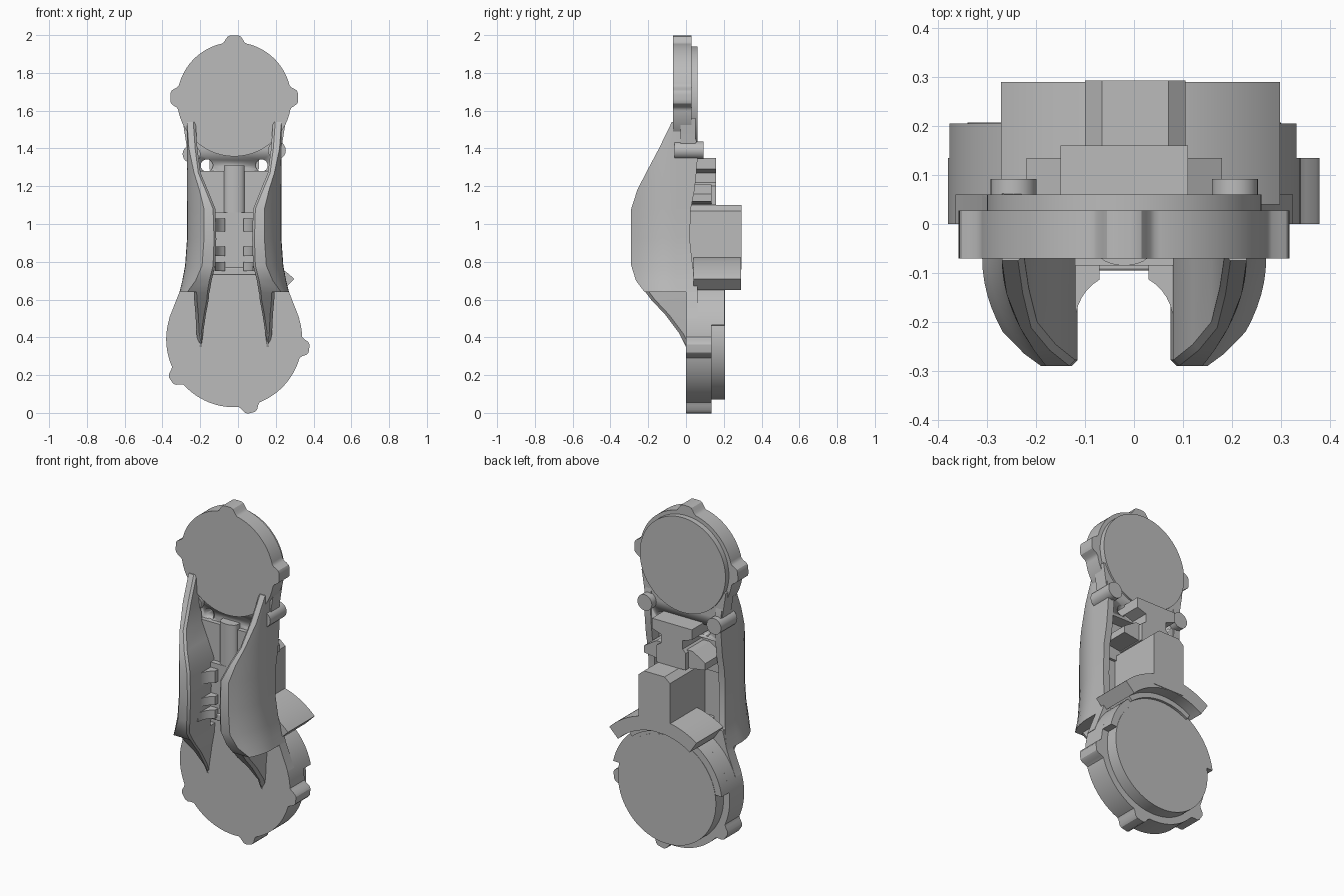
import bpy, bmesh, math

cube = bpy.data.objects.get("Cube")
if cube:
    bpy.data.objects.remove(cube, do_unlink=True)

CX = -0.02            # symmetry axis of the body
LOW, HIGH = 0.39, 1.66  # heights of the two disc centres

grey = bpy.data.materials.new("plain grey")
grey.use_nodes = True
grey.diffuse_color = (0.5, 0.5, 0.5, 1)
grey.node_tree.nodes["Principled BSDF"].inputs["Base Color"].default_value = (0.5, 0.5, 0.5, 1)


def loft(name, rings, bevel=0.0):
    """Skin matching rings of points and cap both ends."""
    bm = bmesh.new()
    loops = [[bm.verts.new((x + CX, y, z)) for x, y, z in ring] for ring in rings]
    n = len(loops[0])
    for a, b in zip(loops, loops[1:]):
        for i in range(n):
            j = (i + 1) % n
            bm.faces.new((a[i], a[j], b[j], b[i]))
    bm.faces.new(loops[0])
    bm.faces.new(loops[-1])
    bmesh.ops.recalc_face_normals(bm, faces=bm.faces)
    mesh = bpy.data.meshes.new(name)
    bm.to_mesh(mesh)
    bm.free()
    mesh.materials.append(grey)
    ob = bpy.data.objects.new(name, mesh)
    bpy.context.collection.objects.link(ob)
    bpy.ops.object.select_all(action='DESELECT')
    ob.select_set(True)
    bpy.context.view_layer.objects.active = ob
    bpy.ops.object.shade_smooth_by_angle(angle=math.radians(30))
    if bevel:
        mod = ob.modifiers.new("soft edges", 'BEVEL')
        mod.width = bevel
        mod.segments = 2
        mod.limit_method = 'ANGLE'
        mod.angle_limit = math.radians(40)
    return ob


def prism(name, outline, y0, y1, bevel=0.0):
    """Extrude an x-z outline along y."""
    return loft(name, [[(x, y, z) for x, z in outline] for y in (y0, y1)], bevel)


def box(name, x0, x1, y0, y1, z0, z1, bevel=0.005):
    return prism(name, [(x0, z0), (x1, z0), (x1, z1), (x0, z1)], y0, y1, bevel)


def circle(x, z, r, n=32):
    return [(x + r * math.cos(i * math.tau / n), z + r * math.sin(i * math.tau / n)) for i in range(n)]


def arc(z, r, start, end, n=28):
    angles = [math.radians(start + (end - start) * i / n) for i in range(n + 1)]
    return [(r * math.cos(a), z + r * math.sin(a)) for a in angles]


def lobed(z, r, lobes, height, width):
    """Circle with rounded ears at the given angles."""
    pts = []
    for deg in range(0, 360, 2):
        rise = 0
        for lobe in lobes:
            gap = abs((deg - lobe + 180) % 360 - 180)
            t = min(1, max(0, 1.6 * (1 - gap / width)))
            rise = max(rise, height * t * t * (3 - 2 * t))
        a = math.radians(deg)
        pts.append(((r + rise) * math.cos(a), z + (r + rise) * math.sin(a)))
    return pts


# Discs with ears and raised back covers
prism("lower_disc", lobed(LOW, 0.36, (-77, -7, 213), 0.04, 9), 0, 0.135)
prism("lower_cover", circle(0, LOW, 0.32, 80), 0.1, 0.207)
prism("lower_collar", arc(LOW, 0.36, 12, 172, 48), 0.05, 0.205)
prism("upper_disc", lobed(HIGH, 0.302, (90, 2, 178), 0.036, 12), -0.07, 0.028)
prism("upper_cover", circle(0, HIGH, 0.28, 80), 0, 0.06)

# Necks joining the discs to the body
prism("lower_neck", [(-0.345, 0.5), (0.345, 0.5), (0.29, 0.64), (0.262, 0.75),
                     (-0.262, 0.75), (-0.29, 0.64)], 0, 0.06)
neck = prism("upper_neck", [(-0.24, 1.26), (-0.06, 1.26), (-0.04, 1.3), (0.04, 1.3), (0.06, 1.26),
                            (0.24, 1.26), (0.25, 1.4), (0.275, 1.56), (-0.275, 1.56), (-0.25, 1.4)],
             -0.03, 0.05)
for side, s in (("left", 1), ("right", -1)):
    cutter = prism(side + "_hole_cutter", circle(s * 0.145, 1.31, 0.032), -0.3, 0.3)
    cutter.hide_render = True
    cutter.hide_viewport = True
    cutter.display_type = 'WIRE'
    cut = neck.modifiers.new(side + " hole", 'BOOLEAN')
    cut.operation = 'DIFFERENCE'
    cut.solver = 'EXACT'
    cut.object = cutter

# Rails: height, outer x, inner x, front y, back y
RAIL = [(0.64, 0.29, 0.13, -0.22, 0.06), (0.70, 0.275, 0.12, -0.265, 0.05),
        (0.78, 0.26, 0.1, -0.29, 0.035), (0.92, 0.25, 0.095, -0.29, 0.02),
        (1.08, 0.25, 0.1, -0.29, 0.025), (1.18, 0.25, 0.14, -0.258, 0.045),
        (1.27, 0.25, 0.178, -0.212, 0.055), (1.4, 0.25, 0.195, -0.143, 0.065),
        (1.54, 0.25, 0.205, -0.075, 0.03)]
# Ridges: height, inner x, outer x, front y
RIDGE = [(0.34, 0.175, 0.185, 0.005), (0.42, 0.165, 0.2, -0.035), (0.52, 0.15, 0.205, -0.11),
         (0.6, 0.135, 0.212, -0.185), (0.66, 0.13, 0.215, -0.23)]


def rail_ring(s, z, xo, xi, yf, yb):
    floor = max(-0.05, yf + 0.03)
    pts = [(xo, yb), (xo, floor)]
    for i in range(7):
        y = -0.07 + (yf + 0.07) * i / 6
        pts.append((xo - 0.09 * ((-0.07 - y) / 0.22) ** 2, y))
    pts += [(xi + 0.012, yf), (xi, yf + 0.012), (xi, floor), (xo - 0.04, floor), (xo - 0.04, yb)]
    return [(s * x, y, z) for x, y in pts]


for side, s in (("left", 1), ("right", -1)):
    loft(side + "_rail", [rail_ring(s, *row) for row in RAIL])
    loft(side + "_ridge", [[(s * xi, 0.04, z), (s * xi, yf + 0.01, z), (s * (xi + 0.01), yf, z),
                            (s * (xo - 0.015), yf, z), (s * xo, yf + 0.02, z), (s * xo, 0.04, z)]
                           for z, xi, xo, yf in RIDGE])
    # Curved ribs across the channel, open in the middle
    for k, (z0, z1) in enumerate(((0.75, 0.8), (0.83, 0.88), (0.96, 1.03))):
        curve = [(0.1 * math.cos(math.radians(a)), -0.2 + 0.1 * math.sin(math.radians(a)))
                 for a in range(0, 61, 10)]
        section = curve + [(0.05, -0.06), (0.14, -0.06), (0.14, -0.2)]
        loft(f"{side}_channel_rib_{k + 1}", [[(s * x, y, z) for x, y in section] for z in (z0, z1)])
    # Round posts beside the neck
    prism(side + "_post", circle(s * 0.226, 1.38 + s * 0.01, 0.047), -0.06, 0.092)
    # Wings of the back clip
    prism(side + "_clip_wing", [(s * 0.06, 1.1), (s * 0.2, 1.12), (s * 0.2, 1.16),
                                (s * 0.12, 1.21), (s * 0.06, 1.21)], -0.03, 0.135)

# Channel floors
box("channel_floor", -0.23, 0.23, -0.085, -0.035, 0.74, 1.06, 0)
box("channel_shelf", -0.14, 0.14, -0.095, 0.03, 0.73, 0.77)
box("upper_floor", -0.23, 0.23, -0.055, -0.02, 1.04, 1.28, 0)

# Rounded spine in the upper channel
spine = [(0.055 * math.cos(math.radians(a)), -0.055 - 0.03 * math.sin(math.radians(a)))
         for a in range(0, 181, 15)]
loft("channel_spine", [[(x, y, z) for x, y in spine + [(-0.055, 0.05), (0.055, 0.05)]]
                       for z in (1.03, 1.31)])

# Back clip between the posts
prism("back_clip", [(-0.09, 1.1), (0.1, 1.1), (0.1, 1.2), (0.07, 1.22), (0.07, 1.27), (0.13, 1.29),
                    (0.13, 1.35), (-0.13, 1.35), (-0.13, 1.29), (-0.07, 1.27), (-0.07, 1.22),
                    (-0.09, 1.2)], -0.02, 0.16)

# Back block and the curved bracket around the lower disc
prism("back_block", [(-0.08, 0.76), (0.125, 0.76), (0.125, 1.07), (0.09, 1.1), (-0.045, 1.1),
                     (-0.08, 1.07)], -0.04, 0.293)
prism("curved_bracket", arc(LOW, 0.45, 45, 124) + arc(LOW, 0.37, 124, 45), 0.04, 0.29)
prism("bracket_web", arc(LOW, 0.4, 50, 120) + arc(LOW, 0.34, 120, 50), 0.03, 0.22)
